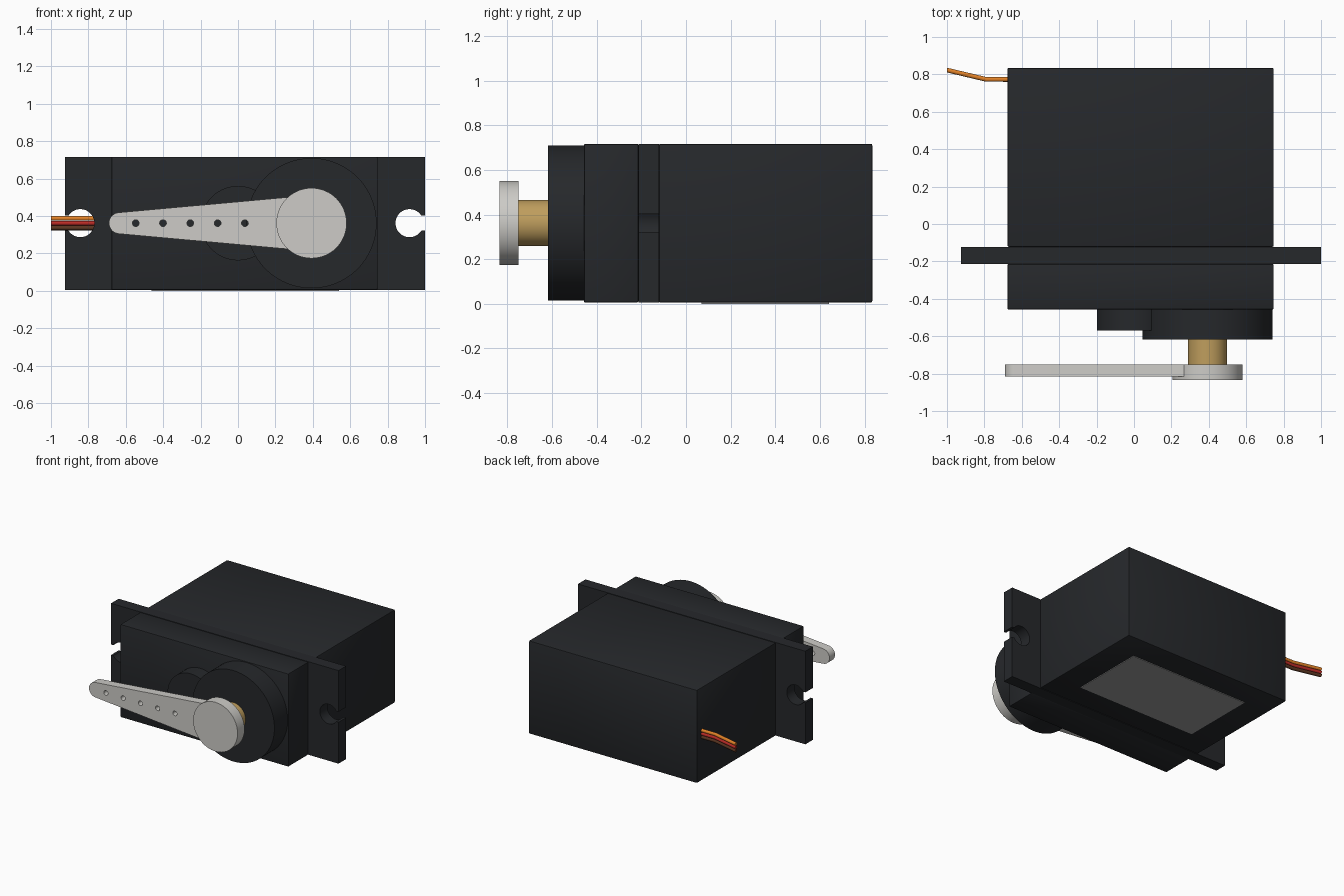
import bpy, bmesh
from math import pi, cos, sin, asin
from mathutils import Vector

if "Cube" in bpy.data.objects:
    bpy.data.objects.remove(bpy.data.objects["Cube"])

CZ = 0.362   # height of the centre line
SX = 0.393   # output shaft position


def material(name, rgb):
    m = bpy.data.materials.new(name)
    m.diffuse_color = (*rgb, 1)
    m.use_nodes = True
    m.node_tree.nodes["Principled BSDF"].inputs["Base Color"].default_value = m.diffuse_color
    return m


DARK = material("black_plastic", (0.019, 0.021, 0.024))
WHITE = material("white_plastic", (0.61, 0.60, 0.57))
BRASS = material("brass", (0.52, 0.34, 0.11))
LABEL = material("label_grey", (0.33, 0.33, 0.33))


def make_object(name, bm, mat=None):
    bmesh.ops.recalc_face_normals(bm, faces=bm.faces)
    me = bpy.data.meshes.new(name)
    bm.to_mesh(me)
    bm.free()
    ob = bpy.data.objects.new(name, me)
    bpy.context.collection.objects.link(ob)
    if mat:
        me.materials.append(mat)
    return ob


def activate(ob):
    bpy.ops.object.select_all(action='DESELECT')
    ob.select_set(True)
    bpy.context.view_layer.objects.active = ob


def smooth(ob):
    activate(ob)
    bpy.ops.object.shade_smooth_by_angle(angle=pi / 6)


def arc(cx, cz, r, a0, a1, n):
    return [(cx + r * cos(a0 + (a1 - a0) * i / n),
             cz + r * sin(a0 + (a1 - a0) * i / n)) for i in range(n + 1)]


def circle(cx, cz, r, n=64):
    return arc(cx, cz, r, 0, 2 * pi, n)[:-1]


def add_prism(bm, outline, y0, y1):
    face = bm.faces.new([bm.verts.new((x, y0, z)) for x, z in outline])
    ext = bmesh.ops.extrude_face_region(bm, geom=[face], use_keep_orig=True)
    verts = [v for v in ext['geom'] if isinstance(v, bmesh.types.BMVert)]
    bmesh.ops.translate(bm, verts=verts, vec=(0, y1 - y0, 0))


def prism(name, outline, y0, y1, mat):
    bm = bmesh.new()
    add_prism(bm, outline, y0, y1)
    return make_object(name, bm, mat)


def box(name, lo, hi, mat, bevel=0.0):
    bm = bmesh.new()
    bmesh.ops.create_cube(bm, size=1)
    for v in bm.verts:
        v.co = [l + (c + 0.5) * (h - l) for c, l, h in zip(v.co, lo, hi)]
    if bevel:
        bmesh.ops.bevel(bm, geom=bm.edges[:], offset=bevel, segments=2,
                        profile=0.5, affect='EDGES')
    return make_object(name, bm, mat)


# Case halves
smooth(box("main_case", (-0.677, -0.122, 0.005), (0.747, 0.835, 0.717), DARK, 0.008))
smooth(box("front_case", (-0.677, -0.458, 0.005), (0.747, -0.213, 0.717), DARK, 0.008))

# Mounting flange with a keyhole slot at each end
ZL, ZH, XL, XR = 0.005, 0.717, -0.925, 1.0
R, W = 0.075, 0.04
a = asin(W / R)
right = [(XR, CZ - W)] + arc(0.917, CZ, R, -a, -2 * pi + a, 36) + [(XR, CZ + W)]
left = [(XL, CZ + W)] + arc(-0.843, CZ, R, pi - a, -pi + a, 36) + [(XL, CZ - W)]
smooth(prism("mounting_flange",
             [(XL, ZL), (XR, ZL)] + right + [(XR, ZH), (XL, ZH)] + left,
             -0.213, -0.122, DARK))

# Gear housings and output shaft
smooth(prism("large_gear_housing", circle(SX, CZ, 0.348, 96), -0.618, -0.45, DARK))
smooth(prism("small_gear_housing", circle(0.0, CZ, 0.199), -0.569, -0.45, DARK))
smooth(prism("output_shaft", circle(SX, CZ, 0.104), -0.76, -0.61, BRASS))

# Horn: tapered arm with a row of holes, and a hub disc
arm = prism("horn_arm", [(SX, CZ - 0.15), (SX, CZ + 0.15)]
            + arc(-0.633, CZ, 0.057, pi / 2 + 0.09, 3 * pi / 2 - 0.09, 20),
            -0.816, -0.75, WHITE)
bm = bmesh.new()
for i in range(5):
    add_prism(bm, circle(-0.547 + 0.146 * i, CZ, 0.018, 20), -0.9, -0.7)
cutter = make_object("hole_cutter", bm)
cutter.hide_render = True
mod = arm.modifiers.new("holes", 'BOOLEAN')
mod.operation, mod.solver, mod.object = 'DIFFERENCE', 'EXACT', cutter
activate(arm)
bpy.ops.object.modifier_apply(modifier=mod.name)
bpy.data.objects.remove(cutter)
smooth(arm)
smooth(prism("horn_hub", circle(SX, CZ, 0.188), -0.835, -0.75, WHITE))

# Label on the underside
box("label", (-0.463, 0.07, 0.0), (0.541, 0.64, 0.008), LABEL)

# Three-strand cable: round section swept along a bent path
path = [Vector(p) for p in ((-0.65, 0.773), (-0.79, 0.773), (-1.0, 0.823))]
sides = [Vector((0, 1)), Vector((0.12, 0.99)), Vector((0, 1))]
for i, (colour, rgb) in enumerate((("brown", (0.10, 0.035, 0.015)),
                                   ("red", (0.50, 0.025, 0.02)),
                                   ("orange", (0.75, 0.22, 0.02)))):
    bm = bmesh.new()
    z = CZ + 0.0255 * (i - 1)
    rings = []
    for p, s in zip(path, sides):
        rings.append([bm.verts.new((p.x + s.x * u, p.y + s.y * u, z + w))
                      for u, w in circle(0, 0, 0.0125, 12)])
    for r0, r1 in zip(rings, rings[1:]):
        for k in range(12):
            bm.faces.new((r0[k], r0[k - 1], r1[k - 1], r1[k]))
    bm.faces.new(rings[0])
    bm.faces.new(rings[-1])
    ob = make_object(colour + "_wire", bm, material(colour + "_insulation", rgb))
    activate(ob)
    bpy.ops.object.shade_smooth_by_angle(angle=0.7)
